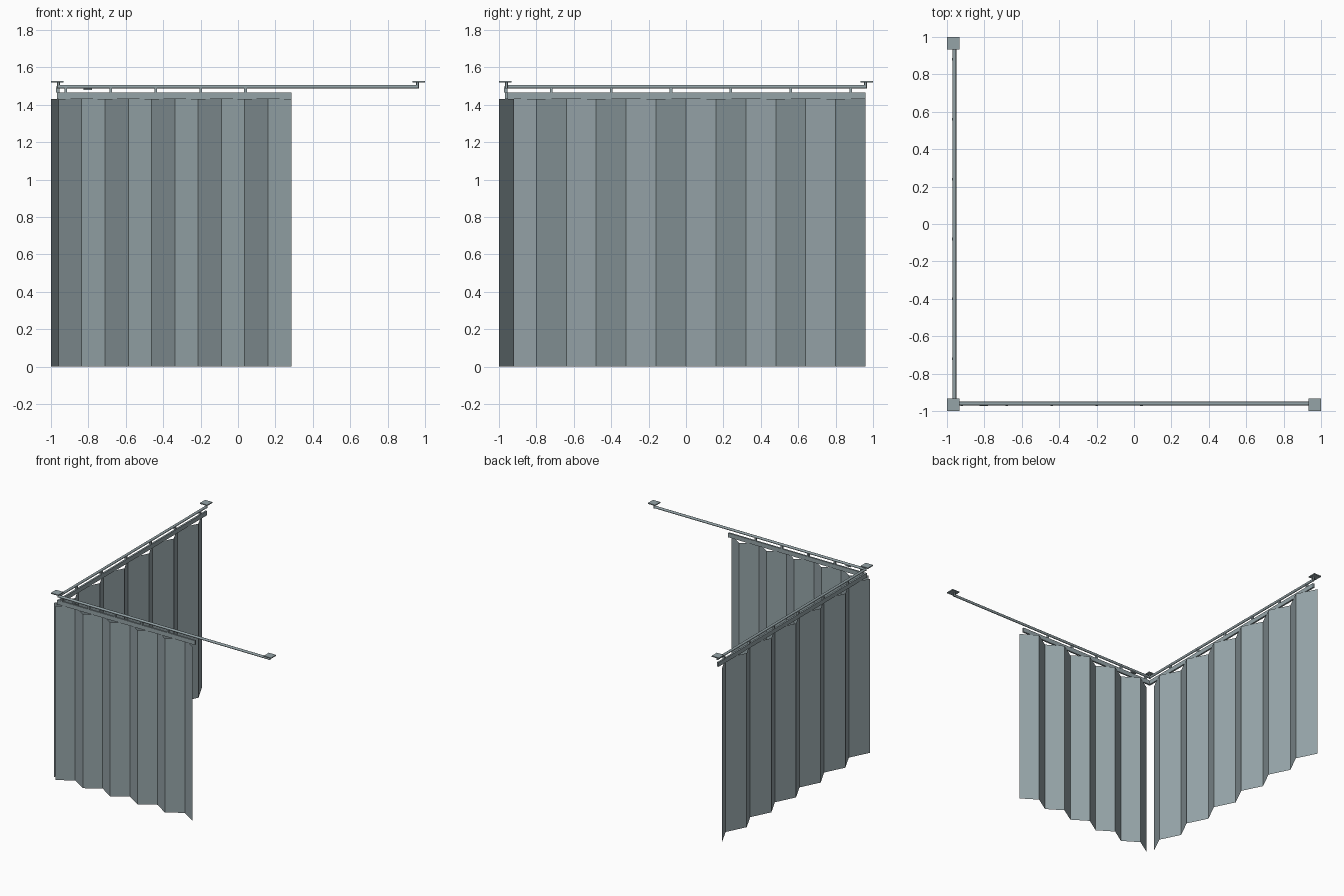
import bpy
import math
from mathutils import Vector

cube = bpy.data.objects.get("Cube")
if cube:
    bpy.data.objects.remove(cube, do_unlink=True)

# One flat grey for fabric and metal
grey = bpy.data.materials.new("blue_grey")
colour = (0.30, 0.37, 0.39, 1)
grey.diffuse_color = colour
grey.use_nodes = True
grey.node_tree.nodes["Principled BSDF"].inputs["Base Color"].default_value = colour

C = 0.96          # distance of both rails from the centre
FOLD = 0.04       # half depth of the pleats
CLOTH_TOP = 1.43
BAR_TOP = 1.465
RAIL_Z = 1.497
PLATE_Z = 1.525


def finish(obj, name):
    obj.name = name
    obj.data.name = name
    obj.data.materials.clear()
    obj.data.materials.append(grey)
    return obj


def box(name, low, high):
    low, high = Vector(low), Vector(high)
    bpy.ops.mesh.primitive_cube_add(size=1, location=(low + high) / 2)
    obj = bpy.context.object
    obj.scale = high - low
    bpy.ops.object.transform_apply(location=False, rotation=False, scale=True)
    return finish(obj, name)


def tube(name, start, end, radius):
    start, end = Vector(start), Vector(end)
    bpy.ops.mesh.primitive_cylinder_add(
        vertices=12, radius=radius, depth=(end - start).length, location=(start + end) / 2)
    obj = bpy.context.object
    obj.rotation_euler = (end - start).to_track_quat('Z', 'Y').to_euler()
    bpy.ops.object.shade_smooth_by_angle(angle=math.radians(40))
    return finish(obj, name)


def place(along, across, z, axis):
    """Point given along a rail and across it."""
    return (along, across, z) if axis == 'X' else (across, along, z)


def curtain(name, axis, end, panels):
    """Single sheet of flat zigzag pleats."""
    verts, faces = [], []
    for i in range(panels + 1):
        along = -C + (end + C) * i / panels
        across = -C + (FOLD if i % 2 else -FOLD)
        verts += [place(along, across, 0, axis), place(along, across, CLOTH_TOP, axis)]
        if i:
            b = 2 * i
            faces.append((b - 2, b, b + 1, b - 1))
    mesh = bpy.data.meshes.new(name)
    mesh.from_pydata(verts, [], faces)
    obj = bpy.data.objects.new(name, mesh)
    bpy.context.collection.objects.link(obj)
    return finish(obj, name)


# Each side: pleated cloth, header bar, hangers and rail
for side, axis, end, panels, first, step, count in (
        ("front", 'X', 0.285, 10, -0.92, 0.24, 5),
        ("side", 'Y', C, 12, -0.72, 0.32, 6)):
    curtain(side + "_curtain", axis, end, panels)
    box(side + "_header_bar", place(-C - 0.006, -C - 0.007, CLOTH_TOP, axis),
        place(end, -C + 0.007, BAR_TOP, axis))
    tube(side + "_rail", place(-C, -C, RAIL_Z, axis), place(C, -C, RAIL_Z, axis), 0.01)
    for i in range(count):
        a = first + step * i
        box(side + "_hanger", place(a - 0.007, -C - 0.012, BAR_TOP, axis),
            place(a + 0.007, -C + 0.006, RAIL_Z - 0.004, axis))

# Loose slider lying under the front rail
box("rail_slider", (-0.825, -C - 0.012, 1.479), (-0.78, -C + 0.006, 1.488))

# Ceiling mounts at the corner and both rail ends
for x, y, name in ((-C, -C, "corner"), (C, -C, "left_end"), (-C, C, "back_end")):
    tube(name + "_post", (x, y, RAIL_Z - 0.01), (x, y, PLATE_Z - 0.004), 0.007)
    px, py = math.copysign(0.967, x), math.copysign(0.967, y)
    box(name + "_ceiling_plate", (px - 0.033, py - 0.033, PLATE_Z - 0.005),
        (px + 0.033, py + 0.033, PLATE_Z + 0.003))
